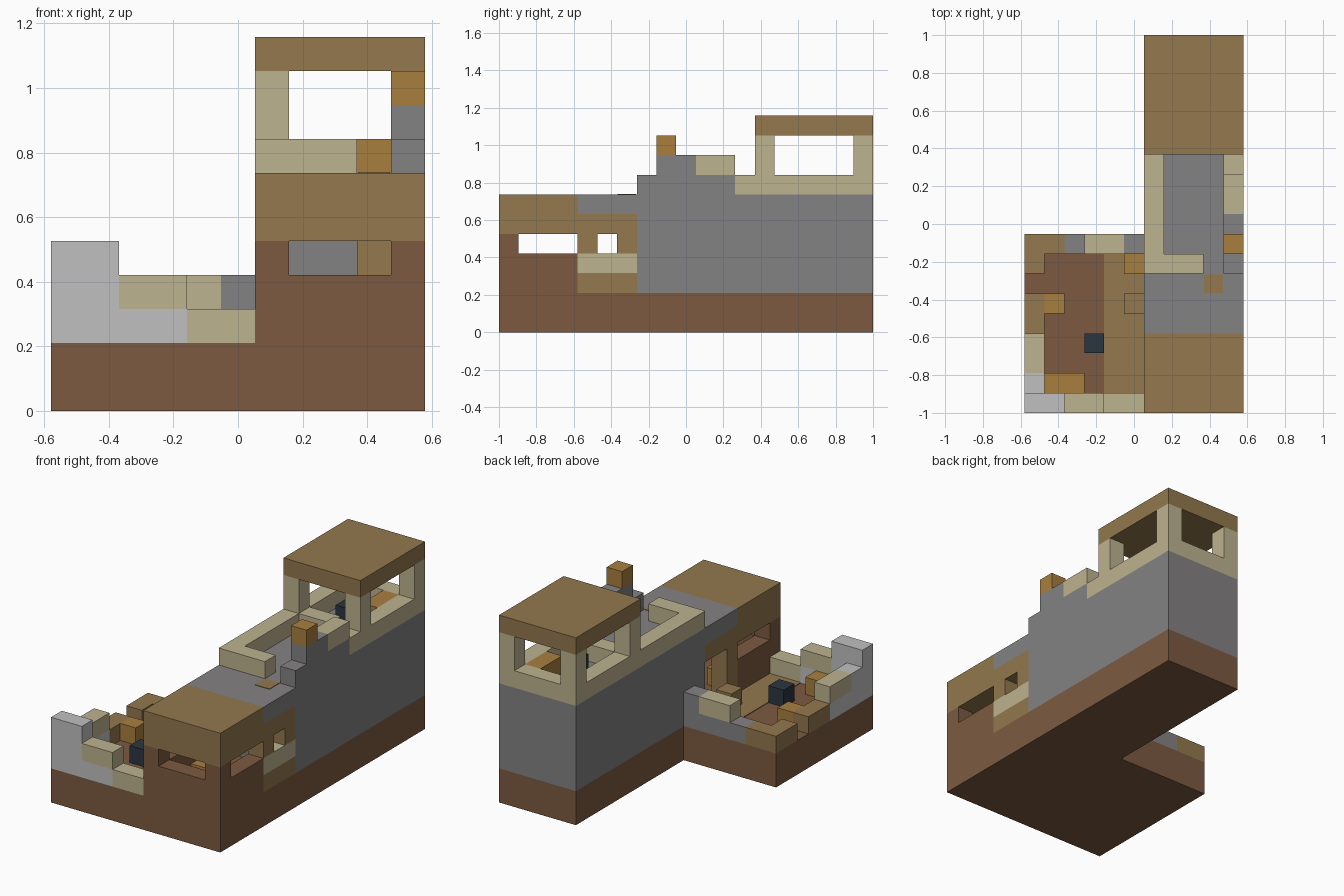
import bpy
from mathutils import Vector

cube = bpy.data.objects.get("Cube")
if cube:
    bpy.data.objects.remove(cube, do_unlink=True)

U = 2 / 19                              # edge of one block
CENTRE = Vector((5.5, 9.5, 0))          # block grid origin is the front corner


def linear(c):
    c /= 255
    return c / 12.92 if c <= 0.04045 else ((c + 0.055) / 1.055) ** 2.4


def material(name, r, g, b):
    m = bpy.data.materials.new(name)
    col = (linear(r), linear(g), linear(b), 1)
    m.use_nodes = True
    m.diffuse_color = col
    bsdf = m.node_tree.nodes["Principled BSDF"]
    bsdf.inputs["Base Color"].default_value = col
    bsdf.inputs["Roughness"].default_value = 0.9
    return m


BROWN = material("earth brown", 124, 90, 65)
TAN = material("wood tan", 147, 120, 78)
CREAM = material("cream wood", 190, 179, 144)
GREY = material("stone grey", 132, 130, 131)
PALE = material("pale grey", 192, 192, 192)
ORANGE = material("orange wood", 168, 127, 62)
DARK = material("dark slate", 43, 53, 64)


def block(name, mat, x, y, z):
    """Box spanning the given (start, end) ranges, in block units."""
    lo, hi = (Vector(v) for v in zip(x, y, z))
    corners = [(i, j, k) for i in (lo.x, hi.x) for j in (lo.y, hi.y) for k in (lo.z, hi.z)]
    verts = [(Vector(c) - CENTRE) * U for c in corners]
    faces = [(0, 1, 3, 2), (4, 6, 7, 5), (0, 4, 5, 1), (2, 3, 7, 6), (0, 2, 6, 4), (1, 5, 7, 3)]
    mesh = bpy.data.meshes.new(name)
    mesh.from_pydata(verts, [], faces)
    mesh.materials.append(mat)
    ob = bpy.data.objects.new(name, mesh)
    bpy.context.collection.objects.link(ob)
    return ob


# L-shaped ground slab
block("house_ground", BROWN, (6, 11), (0, 19), (0, 2))
block("yard_ground", BROWN, (0, 6), (0, 9), (0, 2))

# Front room: brown walls with a band of windows under a thick roof
block("front_wall", BROWN, (6, 11), (0, 1), (2, 4))
for side, x in (("right", 6), ("left", 10)):
    block(side + "_front_wall", BROWN, (x, x + 1), (1, 4), (2, 4))
    block(side + "_window_corner", BROWN, (x, x + 1), (0, 1), (4, 5))
    block(side + "_door_beam", TAN, (x, x + 1), (4, 7), (5, 6))
block("front_roof", TAN, (6, 11), (0, 4), (5, 7))
block("middle_roof", GREY, (6, 11), (4, 7), (6, 7))
block("middle_ceiling", TAN, (7, 10), (4, 7), (5, 6))

# Middle room: left side panel, right doorway, inner post and seat
block("left_panel_base", TAN, (10, 11), (4, 7), (2, 3))
block("left_panel_sill", CREAM, (10, 11), (4, 7), (3, 4))
for y in (4, 6):
    block("left_window_post", TAN, (10, 11), (y, y + 1), (4, 5))
block("doorway_post", TAN, (6, 7), (4, 5), (2, 5))
block("inner_post", TAN, (9, 10), (6, 7), (2, 5))
block("post_cap", TAN, (9.03, 9.97), (6.03, 6.97), (7, 7.03))
block("inner_seat", ORANGE, (7, 8), (3, 4), (2, 3))

# Solid stone rear
block("stone_body", GREY, (6, 11), (7, 19), (2, 7))

# Deck parapet
block("front_parapet", CREAM, (6, 9), (7, 8), (7, 8))
block("right_parapet", CREAM, (6, 7), (8, 19), (7, 8))
block("left_rail", CREAM, (10, 11), (12, 19), (7, 8))
block("back_rail", CREAM, (7, 10), (18, 19), (7, 8))
block("inner_rail", CREAM, (7, 9), (13, 14), (7, 8))
block("stone_step", GREY, (10, 11), (7, 12), (7, 8))
block("stone_upper_step", GREY, (10, 11), (8, 10), (8, 9))
block("raised_rail", CREAM, (10, 11), (10, 12), (8, 9))
block("chimney_top", ORANGE, (10, 11), (8, 9), (9, 10))

# Rear pavilion
for x in (6, 10):
    for y in (13, 18):
        block("pavilion_post", CREAM, (x, x + 1), (y, y + 1), (8, 10))
block("pavilion_roof", TAN, (6, 11), (13, 19), (10, 11))
block("pavilion_bench", ORANGE, (9, 10), (16, 18), (7, 8))
block("pavilion_stove", DARK, (8, 9), (15, 16), (7, 8))

# Yard front wall
block("yard_front_base", PALE, (0, 4), (0, 1), (2, 3))
block("yard_tower", PALE, (0, 2), (0, 1), (3, 5))
block("yard_front_rail", CREAM, (2, 4), (0, 1), (3, 4))
block("yard_front_sill", CREAM, (4, 6), (0, 1), (2, 3))

# Yard side wall
block("yard_side_base", PALE, (0, 1), (1, 4), (2, 3))
block("yard_side_shoulder", PALE, (0, 1), (1, 2), (3, 4))
block("yard_side_rail", CREAM, (0, 1), (2, 4), (3, 4))
block("yard_side_fence", TAN, (0, 1), (4, 6), (2, 3))
block("yard_corner_side", TAN, (0, 1), (7, 8), (2, 3))

# Yard back wall
block("yard_corner_back", TAN, (0, 2), (8, 9), (2, 3))
block("yard_back_base", GREY, (2, 6), (8, 9), (2, 3))
block("yard_back_rail", CREAM, (3, 5), (8, 9), (3, 4))
block("yard_back_pillar", GREY, (5, 6), (8, 9), (3, 4))

# Yard path and furniture
block("yard_path", TAN, (4, 6), (1, 8), (2, 2.04))
block("yard_bench", ORANGE, (1, 3), (1, 2), (2, 3))
block("yard_stool", ORANGE, (1, 2), (5, 6), (2, 3))
block("yard_crate", ORANGE, (5, 6), (7, 8), (2, 3))
block("yard_step", TAN, (5, 6), (5, 6), (2, 3))
block("yard_stove", DARK, (3, 4), (3, 4), (2, 3))
